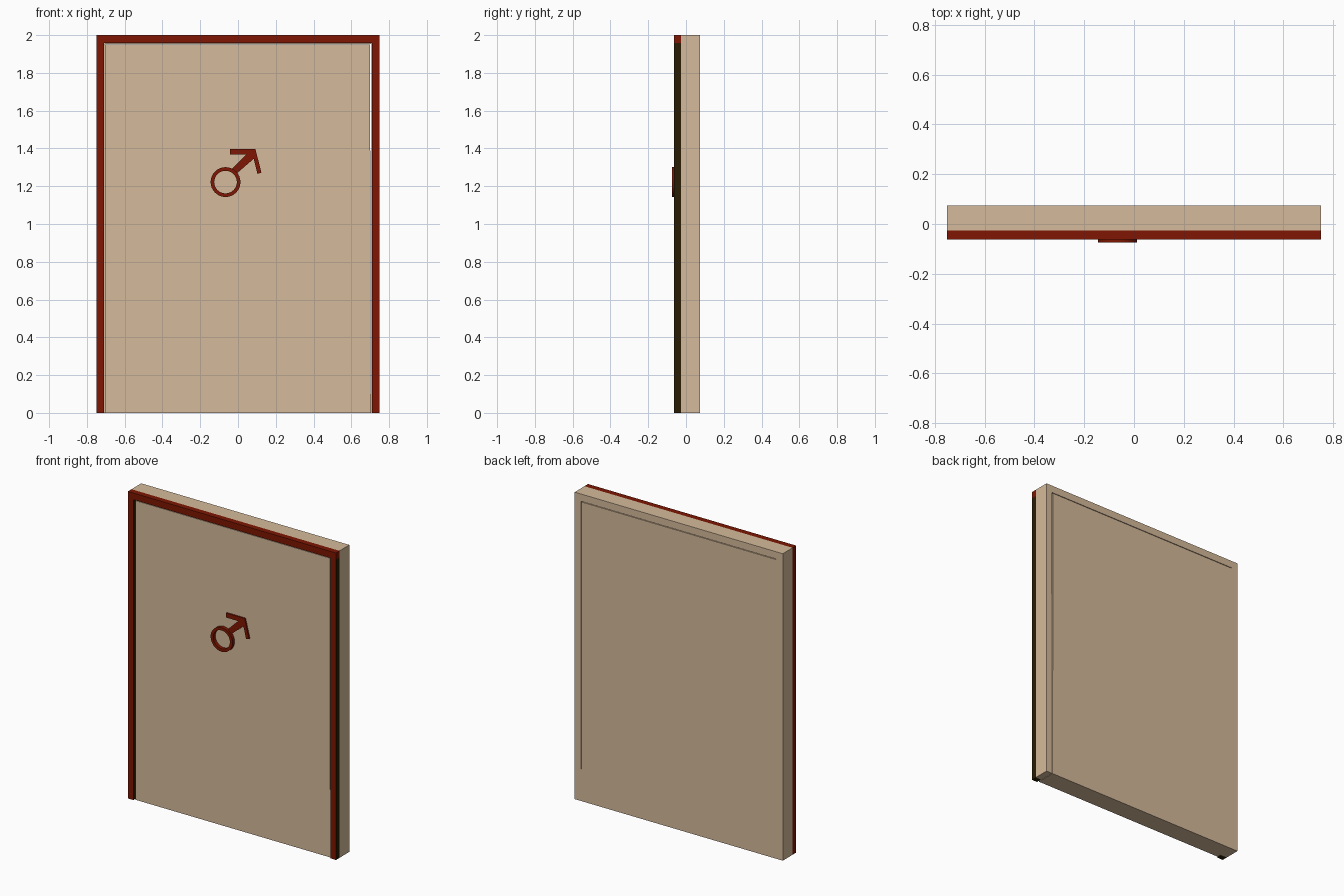
import bpy, bmesh, math

if "Cube" in bpy.data.objects:
    bpy.data.objects.remove(bpy.data.objects["Cube"])


def material(name, rgb):
    m = bpy.data.materials.new(name)
    m.diffuse_color = (*rgb, 1)
    m.use_nodes = True
    m.node_tree.nodes["Principled BSDF"].inputs["Base Color"].default_value = m.diffuse_color
    return m


TAN = material("tan_panel", (0.665, 0.49, 0.325))
RED = material("red_brown_trim", (0.21, 0.008, 0.0005))
DARK = material("dark_brown_edge", (0.022, 0.012, 0.001))


def prism(name, outline, y0, y1, mats, dark_rule=None):
    """Extrude an x/z outline from y0 (front) to y1 (back)."""
    bm = bmesh.new()
    face = bm.faces.new([bm.verts.new((x, y0, z)) for x, z in outline])
    ext = bmesh.ops.extrude_face_region(bm, geom=[face])["geom"]
    moved = [v for v in ext if isinstance(v, bmesh.types.BMVert)]
    bmesh.ops.translate(bm, vec=(0, y1 - y0, 0), verts=moved)
    # the extrusion keeps the starting face, so the prism is closed
    return finish(name, bm, mats, dark_rule)


def finish(name, bm, mats, dark_rule=None):
    bmesh.ops.recalc_face_normals(bm, faces=bm.faces)
    bm.normal_update()
    if dark_rule:
        for f in bm.faces:
            f.material_index = int(dark_rule(f.normal))
    me = bpy.data.meshes.new(name)
    bm.to_mesh(me)
    bm.free()
    for m in mats:
        me.materials.append(m)
    ob = bpy.data.objects.new(name, me)
    bpy.context.collection.objects.link(ob)
    return ob


def rect(x0, x1, z0, z1):
    return [(x0, z0), (x1, z0), (x1, z1), (x0, z1)]


# Depth layers from back to front
BACK, FACE, LEAF, TRIM, SIGN = 0.075, -0.026, -0.053, -0.063, -0.075

# Door leaf, nearly flush with the trim, with a thin gap around it
prism("door_leaf", [(-0.703, 0), (0.703, 0), (0.699, 1.949), (-0.703, 1.949)],
      LEAF, BACK, [TAN])

# Surround behind the trim
prism("door_surround", [(-0.75, 0), (-0.703, 0), (-0.703, 1.953), (0.706, 1.953),
                        (0.706, 0), (0.75, 0), (0.75, 2), (-0.75, 2)],
      FACE, BACK, [TAN])

# Raised trim: posts with dark right and bottom edges, and a header
edge = lambda n: n.x > 0.5 or n.z < -0.5
for side, x0 in (("left", -0.75), ("right", 0.71)):
    prism(side + "_trim_post", rect(x0, x0 + 0.04, 0, 1.957), TRIM, FACE, [RED, DARK], edge)
prism("trim_header", rect(-0.75, 0.75, 1.957, 2), TRIM, FACE,
      [RED, DARK], lambda n: n.z < -0.5)

# Sign arrow
prism("sign_arrow", [(-0.043, 1.397), (0.092, 1.397), (0.124, 1.272), (0.103, 1.265),
                     (0.083, 1.345), (-0.004, 1.27), (-0.037, 1.287), (0.045, 1.368),
                     (-0.043, 1.368)], TRIM, LEAF, [RED])

# Sign ring, standing a little further out
bm = bmesh.new()
N, cx, cz = 32, -0.066, 1.222
rows = []
for i in range(N):
    a = 2 * math.pi * i / N
    rows.append([bm.verts.new((cx + r * math.cos(a), y, cz + r * math.sin(a)))
                 for r, y in ((0.079, LEAF), (0.079, SIGN), (0.06, SIGN), (0.06, LEAF))])
for i in range(N):
    a, b = rows[i], rows[(i + 1) % N]
    for j in range(4):
        k = (j + 1) % 4
        bm.faces.new((a[j], a[k], b[k], b[j]))
finish("sign_ring", bm, [RED])
